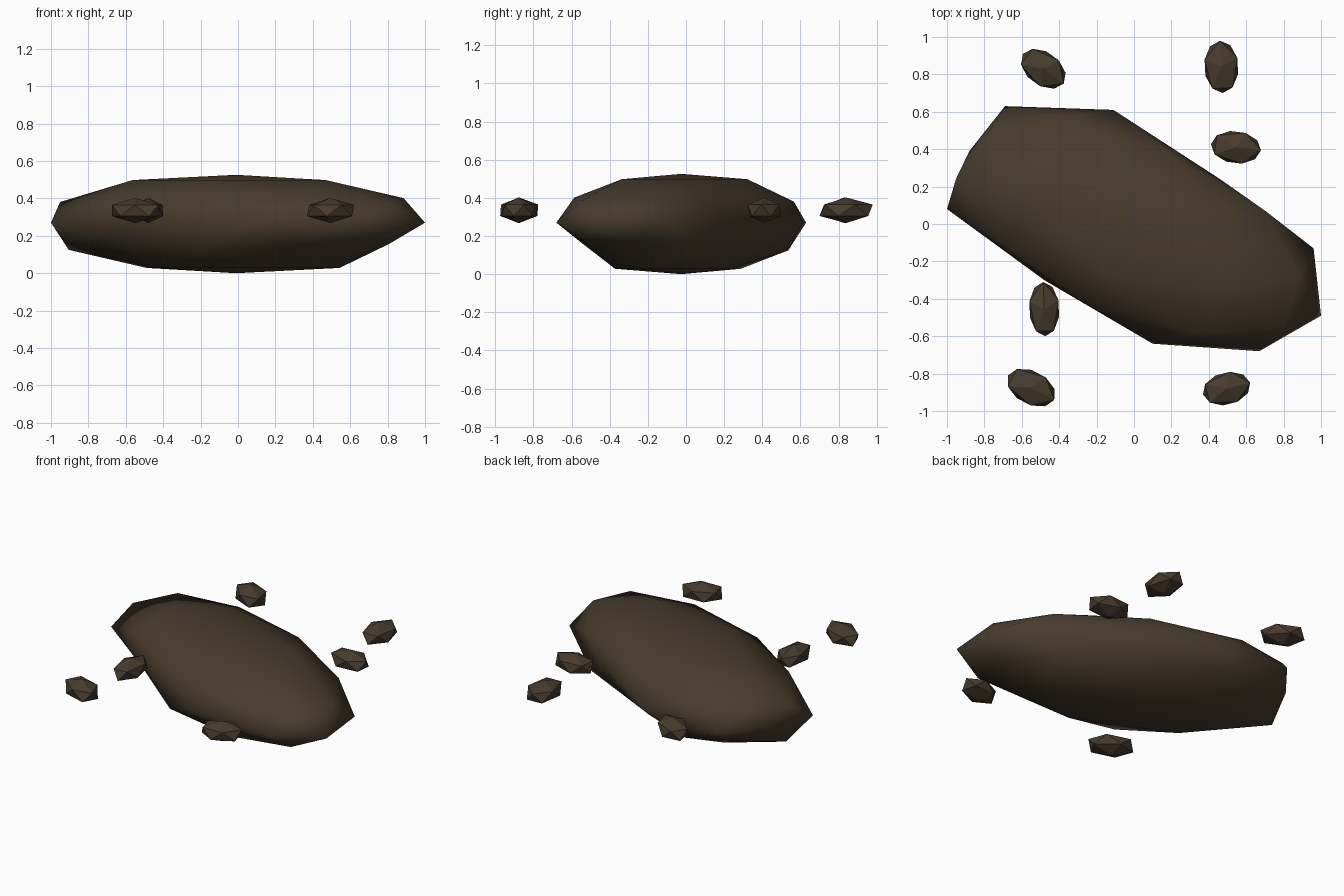
import bpy, bmesh, math
from mathutils import Matrix, Vector

if "Cube" in bpy.data.objects:
    bpy.data.objects.remove(bpy.data.objects["Cube"])

stone = bpy.data.materials.new("dark_brown_stone")
stone.diffuse_color = (0.064, 0.044, 0.026, 1)
stone.use_nodes = True
stone.node_tree.nodes["Principled BSDF"].inputs["Base Color"].default_value = stone.diffuse_color


def make_object(name, bm, smooth):
    bmesh.ops.recalc_face_normals(bm, faces=bm.faces)
    for f in bm.faces:
        f.smooth = smooth
    mesh = bpy.data.meshes.new(name)
    bm.to_mesh(mesh)
    bm.free()
    mesh.materials.append(stone)
    obj = bpy.data.objects.new(name, mesh)
    bpy.context.collection.objects.link(obj)
    return obj


# Large boulder: a slanted, flattened sphere with an uneven rim
RIM = [(-1.0, 0.08), (-0.88, 0.39), (-0.69, 0.63), (-0.11, 0.61), (0.46, 0.24),
       (0.96, -0.13), (1.0, -0.49), (0.67, -0.68), (0.10, -0.64), (-0.48, -0.30)]
CENTRE = Vector((-0.01, -0.025, 0.263))
LONG_AXIS = Vector((-0.97, 0.10, 0))
SHORT_AXIS = Vector((-0.42, 0.66, 0))

bm = bmesh.new()
bmesh.ops.create_icosphere(bm, subdivisions=2, radius=1)
for v in bm.verts:
    x, y, z = v.co
    r = math.hypot(x, y)
    angle = math.radians(18) - math.atan2(y, x)
    if abs(z) < 0.01:
        px, py = RIM[round(math.degrees(angle) / 36) % 10]
        v.co = (px, py, 0.27)
        continue
    # chipped underside corners
    if -0.48 < z < -0.4:
        r, z = 0.775, -0.41
    # slightly fuller crown and underside
    elif 0.8 < abs(z) < 0.9:
        z *= 1.05
    v.co = (CENTRE + r * math.cos(angle) * LONG_AXIS
            + r * math.sin(angle) * SHORT_AXIS + Vector((0, 0, 0.263 * z)))
    # the lower front right corner is lifted
    if v.co.x > 0.7 and v.co.y < -0.4 and v.co.z < 0.2:
        v.co.z = 0.165
make_object("boulder", bm, True)

# Small faceted rocks around it: x, y, length, width, turn in degrees
ROCKS = [(-0.485, 0.83, 0.27, 0.17, -36),
         (0.467, 0.84, 0.28, 0.175, 93),
         (0.545, 0.41, 0.27, 0.165, -7),
         (-0.48, -0.455, 0.29, 0.155, 92),
         (-0.55, -0.875, 0.28, 0.17, -28),
         (0.495, -0.88, 0.26, 0.165, 14)]
for i, (x, y, length, width, turn) in enumerate(ROCKS):
    bm = bmesh.new()
    bmesh.ops.create_icosphere(bm, subdivisions=1, radius=1)
    # the ring of an icosahedron reaches 0.894 of its radius
    shape = (Matrix.Translation((x, y, 0.335))
             @ Matrix.Rotation(math.radians(turn), 4, 'Z')
             @ Matrix.Diagonal((length / 1.79, width / 1.70, 0.067, 1)))
    bm.transform(shape)
    make_object(f"small_rock_{i + 1}", bm, False)
